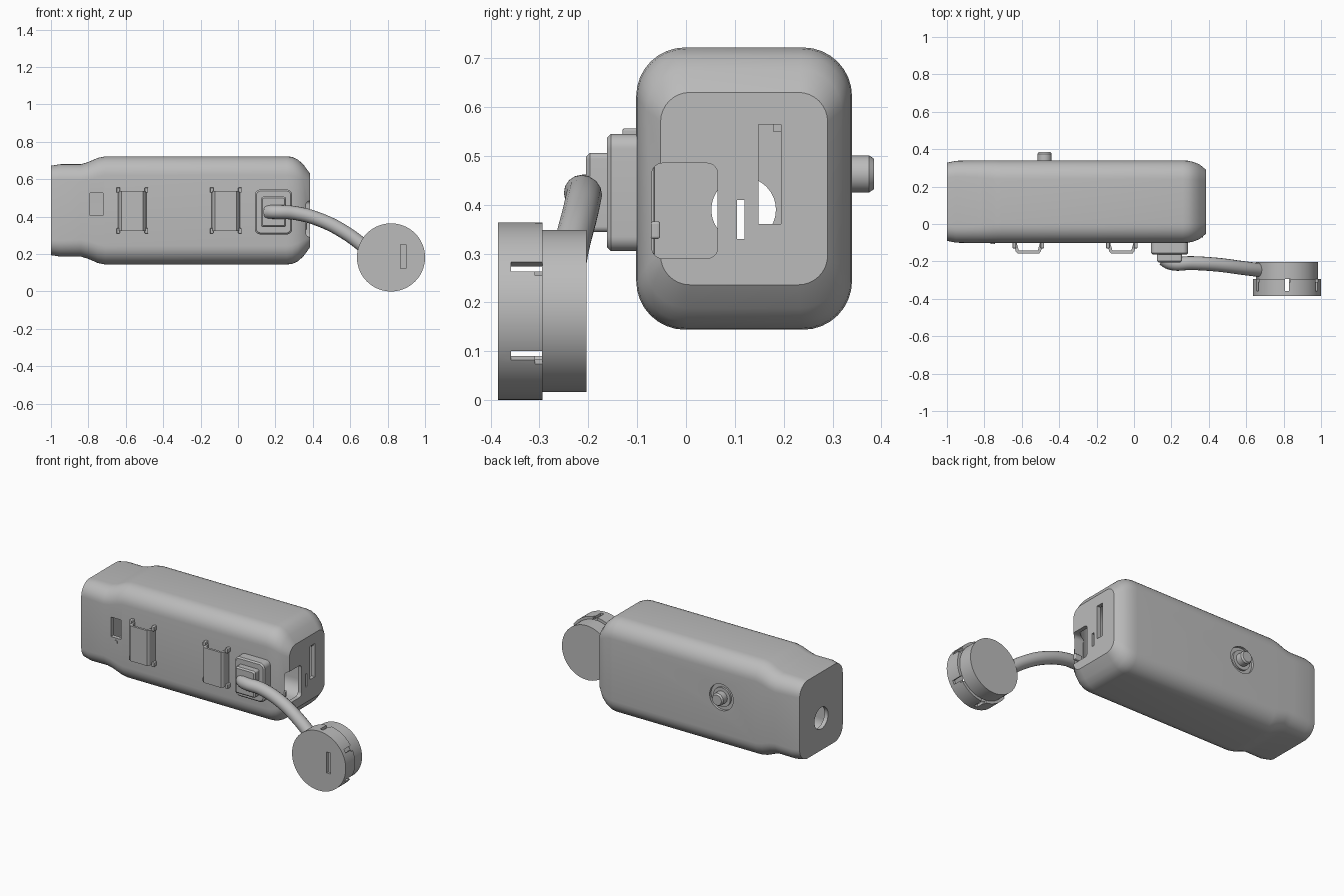
import bpy, bmesh, math
from mathutils import Matrix, Vector

cube = bpy.data.objects.get("Cube")
if cube:
    bpy.data.objects.remove(cube, do_unlink=True)

grey = bpy.data.materials.new("plain grey")
grey.use_nodes = True
COLOUR = (0.5, 0.5, 0.5, 1)
grey.diffuse_color = COLOUR
grey.node_tree.nodes["Principled BSDF"].inputs["Base Color"].default_value = COLOUR


def finish(name, bm):
    bmesh.ops.recalc_face_normals(bm, faces=bm.faces)
    mesh = bpy.data.meshes.new(name)
    bm.to_mesh(mesh)
    bm.free()
    mesh.materials.append(grey)
    ob = bpy.data.objects.new(name, mesh)
    bpy.context.collection.objects.link(ob)
    return ob


def activate(ob):
    bpy.ops.object.select_all(action='DESELECT')
    ob.select_set(True)
    bpy.context.view_layer.objects.active = ob


def smooth(ob, angle=33):
    activate(ob)
    bpy.ops.object.shade_smooth_by_angle(angle=math.radians(angle))


def rounded(a0, a1, b0, b1, r, seg=8):
    """Rounded rectangle as a list of 2D points."""
    pts = []
    corners = ((a1 - r, b1 - r), (a0 + r, b1 - r), (a0 + r, b0 + r), (a1 - r, b0 + r))
    for q, (ca, cb) in enumerate(corners):
        for i in range(seg + 1):
            t = (q + i / seg) * math.pi / 2
            pts.append((ca + r * math.cos(t), cb + r * math.sin(t)))
    return pts


def loft(name, rings):
    """Closed skin through rings of 3D points."""
    bm = bmesh.new()
    rows = [[bm.verts.new(p) for p in ring] for ring in rings]
    n = len(rows[0])
    for lo, hi in zip(rows, rows[1:]):
        for i in range(n):
            j = (i + 1) % n
            bm.faces.new((lo[i], lo[j], hi[j], hi[i]))
    bm.faces.new(rows[0])
    bm.faces.new(rows[-1])
    return finish(name, bm)


def box(name, x, y, z, bevel=0, rot=None):
    bm = bmesh.new()
    bmesh.ops.create_cube(bm, size=1)
    for v in bm.verts:
        v.co = Vector([m[0] + (c + 0.5) * (m[1] - m[0]) for c, m in zip(v.co, (x, y, z))])
    if bevel:
        bmesh.ops.bevel(bm, geom=bm.edges[:], offset=bevel, segments=3,
                        profile=0.5, affect='EDGES')
    if rot:
        bmesh.ops.transform(bm, matrix=rot, verts=bm.verts)
    return finish(name, bm)


def cylinder(name, centre, r, length, axis='Y', r2=None, seg=64):
    """Cylinder starting at centre and running along +axis."""
    bm = bmesh.new()
    turn = Matrix.Rotation(-math.pi / 2, 4, 'X') if axis == 'Y' else Matrix.Rotation(math.pi / 2, 4, 'Y')
    m = Matrix.Translation(centre) @ turn @ Matrix.Translation((0, 0, length / 2))
    bmesh.ops.create_cone(bm, cap_ends=True, segments=seg, radius1=r,
                          radius2=r if r2 is None else r2, depth=length, matrix=m)
    return finish(name, bm)


def cut(ob, cutters):
    for c in cutters:
        c.hide_render = True
        mod = ob.modifiers.new("cut", 'BOOLEAN')
        mod.operation, mod.solver, mod.object = 'DIFFERENCE', 'EXACT', c
        activate(ob)
        bpy.ops.object.modifier_apply(modifier=mod.name)
        bpy.data.objects.remove(c, do_unlink=True)


# Hollow housing: stations of x, inset in y, inset in z, corner radius
STATIONS = [(-1, 0.012, 0.05, 0.08), (-0.95, 0.002, 0.042, 0.085), (-0.84, 0, 0.042, 0.09),
            (-0.8, 0, 0.03, 0.095), (-0.75, 0, 0.008, 0.1), (-0.71, 0, 0, 0.1),
            (0.26, 0, 0, 0.1), (0.29, 0.002, 0.003, 0.1), (0.32, 0.009, 0.017, 0.095),
            (0.35, 0.021, 0.044, 0.085), (0.385, 0.05, 0.092, 0.06)]


def housing(name, wall):
    rings = []
    for x, iy, iz, r in STATIONS:
        iy, iz = iy + wall, iz + wall
        px = x + wall if x < -0.5 else x - wall
        ring = rounded(-0.102 + iy, 0.34 - iy, 0.144 + iz, 0.722 - iz, r - wall * 0.8)
        rings.append([(px, a, b) for a, b in ring])
    return loft(name, rings)


body = housing("housing", 0)
plug = rounded(-0.07, 0.065, 0.29, 0.485, 0.022)
cut(body, [
    housing("cavity", 0.025),
    loft("plug_opening", [[(x, a, b) for a, b in plug] for x in (0.3, 0.45)]),
    box("narrow_slot", (0.3, 0.45), (0.104, 0.12), (0.33, 0.41)),
    box("tall_slot", (0.3, 0.45), (0.148, 0.195), (0.36, 0.564)),
    cylinder("end_hole", (-1.1, 0.118, 0.39), 0.066, 0.2, 'X'),
    box("front_window", (-0.79, -0.722), (-0.2, -0.04), (0.405, 0.525)),
    cylinder("button_recess", (-0.478, 0.325, 0.463), 0.08, 0.1),
])
smooth(body)

# Small details around the openings
box("plug_nub", (0.32, 0.37), (-0.072, -0.053), (0.33, 0.366), 0.005)
box("slot_stop", (0.33, 0.375), (0.178, 0.2), (0.55, 0.57))
smooth(cylinder("indicator", (-0.755, -0.108, 0.382), 0.011, 0.02, seg=24))

# Rear button with washer
smooth(cylinder("button_washer", (-0.478, 0.32, 0.463), 0.058, 0.017))
smooth(cylinder("rear_button", (-0.478, 0.32, 0.463), 0.038, 0.055))
smooth(cylinder("button_rim", (-0.478, 0.375, 0.463), 0.038, 0.01, r2=0.031))

# Strap loops on the front
for side, cx in (("right", -0.565), ("left", -0.065)):
    half = [(0.078, -0.095), (0.068, -0.145), (0.058, -0.157)]
    inner = [(0.05, -0.143), (0.064, -0.095)]
    right = half + [(-a, b) for a, b in reversed(half)]
    profile = right + [(-a, b) for a, b in reversed(inner)] + inner
    loft(side + "_strap_loop", [[(cx + a, b, z) for a, b in profile] for z in (0.322, 0.538)])
    for s in (-1, 1):
        edges = sorted((cx + s * 0.085, cx + s * 0.066))
        for label, z in (("lower", (0.31, 0.338)), ("upper", (0.528, 0.556))):
            box(f"{side}_loop_{label}_foot", edges, (-0.13, -0.09), z, 0.004)

# Cable socket: base, then stepped boot
for name, y, grow, r in (("socket_base", (-0.162, -0.09), 0.1, 0.03),
                         ("socket_boot", (-0.205, -0.15), 0.067, 0.012)):
    mid, high = 0.19, grow * 1.17 + 0.003
    shape = rounded(mid - grow, mid + grow, 0.425 - high, 0.425 + high, r)
    lip = rounded(mid - grow + 0.008, mid + grow - 0.008, 0.433 - high, 0.417 + high, r - 0.006)
    rings = [[(a, y[1], b) for a, b in shape], [(a, y[0] + 0.008, b) for a, b in shape],
             [(a, y[0], b) for a, b in lip]]
    smooth(loft(name, rings))

# Curved cable
curve = bpy.data.curves.new("cable", 'CURVE')
curve.dimensions = '3D'
curve.bevel_depth = 0.037
curve.bevel_resolution = 6
curve.use_fill_caps = True
path = [(0.155, -0.185, 0.425), (0.195, -0.208, 0.425), (0.31, -0.209, 0.418),
        (0.45, -0.218, 0.378), (0.58, -0.235, 0.31), (0.7, -0.25, 0.22)]
spline = curve.splines.new('BEZIER')
spline.bezier_points.add(len(path) - 1)
for point, co in zip(spline.bezier_points, path):
    point.co = co
    point.handle_left_type = point.handle_right_type = 'AUTO'
curve.materials.append(grey)
cable = bpy.data.objects.new("cable", curve)
bpy.context.collection.objects.link(cable)
activate(cable)
bpy.ops.object.convert(target='MESH')
smooth(bpy.context.object, 50)

# Round cap: hollow slotted front, solid back
CX, CZ = 0.818, 0.182
cap = cylinder("cap_front", (CX, -0.385, CZ), 0.182, 0.091, seg=96)
cutters = [cylinder("cap_cavity", (CX, -0.368, CZ), 0.165, 0.2, seg=96),
           box("cap_slot", (0.87, 0.898), (-0.5, -0.35), (0.122, 0.25))]
for k in range(6):
    turn = Matrix.Translation((CX, 0, CZ)) @ Matrix.Rotation(math.radians(30 + 60 * k), 4, 'Y')
    cutters.append(box("notch", (0.15, 0.2), (-0.358, -0.28), (-0.011, 0.011), rot=turn))
    cutters.append(box("notch_foot", (0.15, 0.2), (-0.309, -0.28), (-0.02, 0.005), rot=turn))
cut(cap, cutters)
smooth(cap)
smooth(cylinder("cap_back", (CX, -0.295, CZ), 0.166, 0.091, seg=96))
